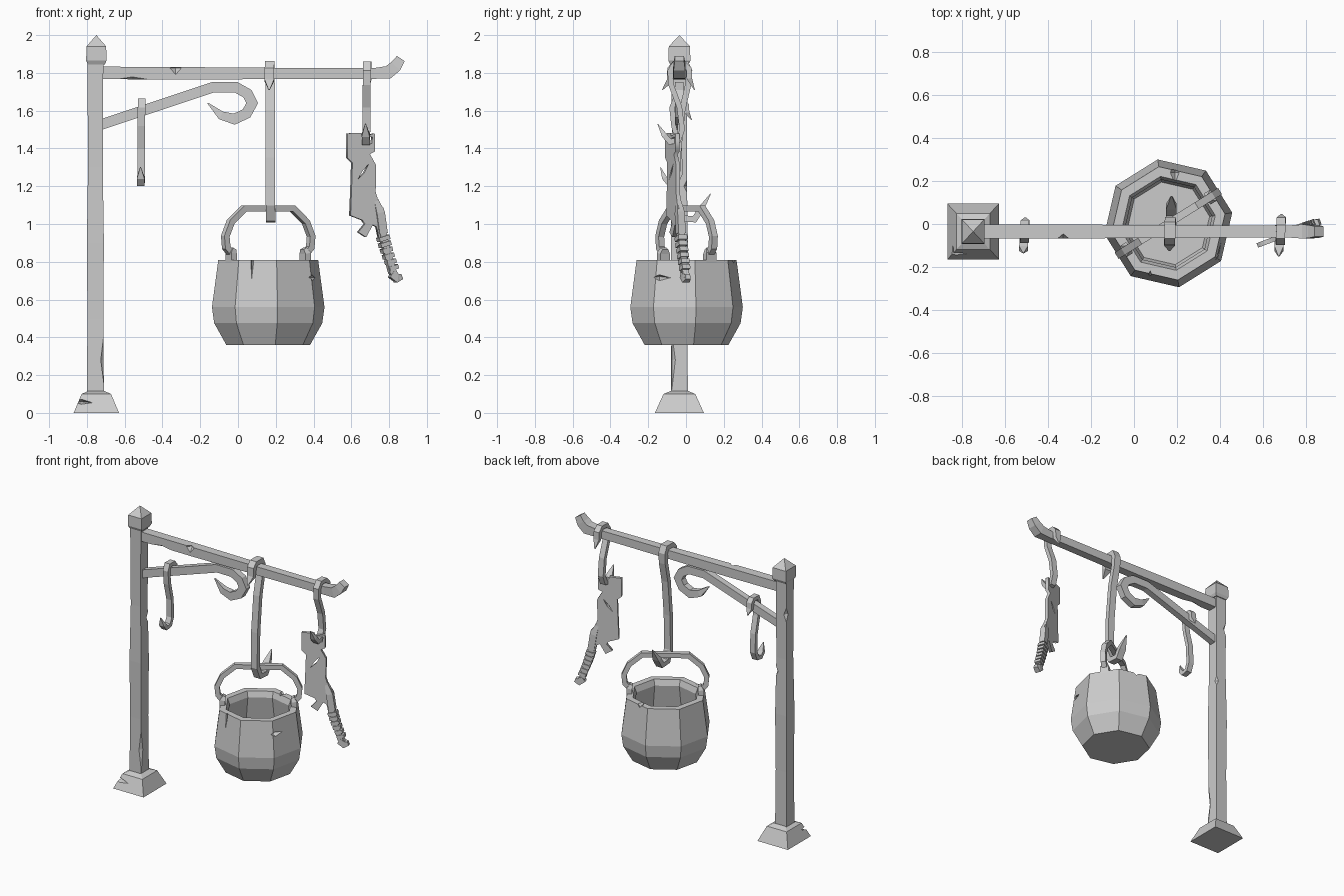
import bpy, bmesh, math
from mathutils import Vector, Matrix

if "Cube" in bpy.data.objects:
    bpy.data.objects.remove(bpy.data.objects["Cube"])

R2 = math.sqrt(2)
YC = -0.035          # depth centre of the post and beam


def add(name, bm):
    bmesh.ops.recalc_face_normals(bm, faces=bm.faces)
    me = bpy.data.meshes.new(name)
    bm.to_mesh(me)
    bm.free()
    ob = bpy.data.objects.new(name, me)
    bpy.context.collection.objects.link(ob)
    return ob


def skin(name, rings):
    """Join rings of equal length into a capped solid."""
    bm = bmesh.new()
    vs = [[bm.verts.new(p) for p in r] for r in rings]
    n = len(vs[0])
    for a, b in zip(vs, vs[1:]):
        for i in range(n):
            bm.faces.new((a[i], a[(i + 1) % n], b[(i + 1) % n], b[i]))
    bm.faces.new(vs[0])
    bm.faces.new(vs[-1])
    bmesh.ops.remove_doubles(bm, verts=bm.verts, dist=0.0005)
    return add(name, bm)


def lathe(name, profile, n, rot, cx, cy, sy=1.0):
    return skin(name, [[(cx + r * math.cos(rot + math.tau * i / n),
                         cy + sy * r * math.sin(rot + math.tau * i / n), z)
                        for i in range(n)] for r, z in profile])


def sweep(name, pts, side, width, thick, taper=None):
    """Rectangular bar along a path; side is the constant width direction."""
    pts = [Vector(p) for p in pts]
    side = Vector(side).normalized()
    rings = []
    for i, p in enumerate(pts):
        a = (p - pts[i - 1]).normalized() if i else (pts[1] - p).normalized()
        b = (pts[i + 1] - p).normalized() if i < len(pts) - 1 else a
        t = (a + b).normalized()
        s = taper.get(i, 1) if taper else 1
        nrm = side.cross(t) * (thick / 2 * s / max(0.75, t.dot(a)))
        w = side * (width / 2 * s)
        rings.append([p + w + nrm, p - w + nrm, p - w - nrm, p + w - nrm])
    return skin(name, rings)


def bake(ob):
    dg = bpy.context.evaluated_depsgraph_get()
    return bpy.data.meshes.new_from_object(ob.evaluated_get(dg))


def notch(ob, loc, size, tilt=0):
    """Chip a diamond-shaped nick out of an object."""
    bm = bmesh.new()
    bmesh.ops.create_icosphere(bm, subdivisions=1, radius=1)
    bm.clear()
    v = [bm.verts.new(c) for c in ((1, 0, 0), (0, 1, 0), (-1, 0, 0), (0, -1, 0), (0, 0, 1), (0, 0, -1))]
    for i in range(4):
        bm.faces.new((v[i], v[(i + 1) % 4], v[4]))
        bm.faces.new((v[(i + 1) % 4], v[i], v[5]))
    bm.transform(Matrix.Translation(loc) @ Matrix.Rotation(tilt, 4, 'Y') @ Matrix.Diagonal((*size, 1)))
    cutter = add("nick_cutter", bm)
    cutter.hide_render = True
    m = ob.modifiers.new("nick", 'BOOLEAN')
    m.operation, m.solver, m.object = 'DIFFERENCE', 'EXACT', cutter
    me = bake(ob)
    ob.modifiers.clear()
    if len(me.polygons) > 3:
        ob.data = me
    bpy.data.objects.remove(cutter)


# post with foot and pointed cap
foot = lathe("foot", [(.12 * R2, 0), (.078 * R2, .10), (.045 * R2, .115)], 4, math.pi / 4, -.75, YC, 1.08)
notch(foot, (-.83, -.15, .06), (.07, .07, .016), .1)
post = lathe("post", [(.045 * R2, .10), (.042 * R2, .5), (.045 * R2, .9), (.039 * R2, 1.3), (.042 * R2, 1.87)],
             4, math.pi / 4, -.755, YC)
notch(post, (-.795, .005, 1.62), (.02, .02, .05))
notch(post, (-.712, .006, 1.2), (.02, .02, .04))
notch(post, (-.71, -.075, .28), (.02, .02, .16))
lathe("post_cap", [(.045 * R2, 1.845), (.054 * R2, 1.865), (.052 * R2, 1.94), (0, 2.0)],
      4, math.pi / 4, -.75, YC, 1.08)

# beam with upturned end
beam = sweep("beam", [(x, YC, z) for x, z in ((-.73, 1.80), (-.3, 1.798), (.1, 1.797), (.72, 1.797),
                                              (.795, 1.803), (.835, 1.835), (.862, 1.876))],
             (0, 1, 0), .065, .066, {2: .92, 3: .86, 4: 1.0, 5: .95, 6: .75})
notch(beam, (-.33, -.067, 1.825), (.03, .025, .035))
notch(beam, (-.56, -.067, 1.765), (.09, .02, .014))

# scrolled brace
sweep("brace", [(x, YC, z) for x, z in ((-.73, 1.525), (-.4, 1.635), (-.13, 1.725), (-.01, 1.724), (.05, 1.69),
                                        (.075, 1.64), (.045, 1.585), (-.02, 1.555), (-.09, 1.575), (-.16, 1.64))],
      (0, 1, 0), .045, .055, {8: .8, 9: .1})


# hanging hooks: path given as (depth, height)
def hook(name, x0, x1, width, thick, path):
    n = len(path) - 1
    sweep(name, [(x0 + (x1 - x0) * i / n, y, z) for i, (y, z) in enumerate(path)],
          (1, 0, 0), width, thick, {0: .12, n: .12})


hook("pot_hook", .165, .175, .05, .032,
     [(-.125, 1.71), (-.085, 1.76), (-.083, 1.82), (-.06, 1.847), (0, 1.847), (.017, 1.81), (.012, 1.74),
      (-.02, 1.6), (-.045, 1.35), (-.05, 1.1), (-.02, 1.03), (.045, 1.025), (.08, 1.08), (.13, 1.16)])
hook("small_hook", -.507, -.516, .04, .026,
     [(.03, 1.55), (.005, 1.59), (.002, 1.63), (-.015, 1.652), (-.06, 1.652), (-.075, 1.615), (-.065, 1.52),
      (-.035, 1.4), (-.03, 1.27), (-.05, 1.222), (-.09, 1.215), (-.115, 1.245), (-.135, 1.3)])
hook("cleaver_hook", .688, .675, .042, .028,
     [(.045, 1.71), (.018, 1.77), (.016, 1.82), (-.01, 1.847), (-.06, 1.847), (-.084, 1.81), (-.08, 1.74),
      (-.035, 1.62), (-.02, 1.5), (-.04, 1.445), (-.085, 1.435), (-.115, 1.47), (-.15, 1.53)])

# cauldron: faceted, hollow, with a stepped lip
PX, PY = .16, .003
pot = lathe("cauldron", [(.225, .36), (.290, .475), (.302, .56), (.268, .81), (.222, .81), (.207, .77),
                         (.245, .56), (.195, .40)], 8, math.radians(9.5), PX, PY)
notch(pot, (.075, -.265, .80), (.02, .05, .16), .03)
notch(pot, (.41, -.14, .715), (.07, .06, .02), .1)
notch(pot, (.19, .24, .815), (.025, .06, .03))

# bail handle and its lugs, turned across the pot
A = math.radians(32)
du, dn = Vector((math.cos(A), math.sin(A), 0)), Vector((-math.sin(A), math.cos(A), 0))


def on_pot(u, z):
    return Vector((PX, PY, z)) + du * u


half = [(.225, .835), (.262, .875), (.268, .935), (.235, 1.01), (.15, 1.083)]
sweep("bail_handle", [on_pot(-u, z) for u, z in half] + [on_pot(u, z) for u, z in reversed(half)],
      dn, .035, .032)
for s in (-1, 1):
    sweep("handle_lug", [on_pot(s * .232, .79), on_pot(s * .232, .845), on_pot(s * .22, .87)],
          dn, .06, .035, {2: .6})

# cleaver blade: ragged plate with a hanging hole
TH = math.atan(.38)
outline = [(.575, 1.48), (.65, 1.482), (.655, 1.465), (.72, 1.48), (.722, 1.385), (.695, 1.37), (.728, 1.31),
           (.725, 1.17), (.74, 1.12), (.77, 1.08), (.772, .98), (.745, .915), (.73, .985), (.71, .995),
           (.675, .93), (.633, .957), (.668, 1.0), (.655, 1.02), (.592, 1.045), (.598, 1.2),
           (.602, 1.325), (.575, 1.35)]
hole = [(.668, 1.425), (.705, 1.425), (.708, 1.462), (.664, 1.455)]
crack = [(.63, 1.235), (.655, 1.28), (.69, 1.32), (.665, 1.27)]
cu = bpy.data.curves.new("cleaver_outline", 'CURVE')
cu.dimensions, cu.fill_mode, cu.extrude = '2D', 'BOTH', .011
for loop in (outline, hole, crack):
    sp = cu.splines.new('POLY')
    sp.points.add(len(loop) - 1)
    for p, (x, z) in zip(sp.points, loop):
        p.co = ((x - .575) / math.cos(TH), z, 0, 1)
    sp.use_cyclic_u = True
tmp = bpy.data.objects.new("outline_helper", cu)
bpy.context.collection.objects.link(tmp)
bpy.context.view_layer.update()
me = bake(tmp)
bpy.data.objects.remove(tmp)
blade = bpy.data.objects.new("cleaver_blade", me)
blade.matrix_world = (Matrix.Translation((.575, -.1, 0)) @ Matrix.Rotation(TH, 4, 'Z')
                      @ Matrix.Rotation(math.pi / 2, 4, 'X'))
bpy.context.collection.objects.link(blade)

# cleaver grip: tang, core and wrapped bands
nrm = (-math.sin(TH), math.cos(TH), 0)


def on_blade(x, z):
    return Vector((x, -.1 + .38 * (x - .575), z))


sweep("tang_plate", [on_blade(x, z) for x, z in ((.728, 1.13), (.75, 1.06), (.765, .95))], nrm, .04, .045, {0: .5})
sweep("grip_core", [on_blade(x, z) for x, z in ((.755, .99), (.785, .86), (.815, .75), (.845, .70))],
      nrm, .034, .036)
sweep("grip_end", [on_blade(x, z) for x, z in ((.81, .735), (.84, .712), (.865, .722))], nrm, .04, .04, {2: .7})
for i in range(6):
    z = .935 - .031 * i
    x = .766 + .0072 * i + .0006 * i * i
    sweep("grip_band", [on_blade(x, z), on_blade(x + .006, z - .022)], nrm, .05 - .001 * i, .06 - .002 * i)
